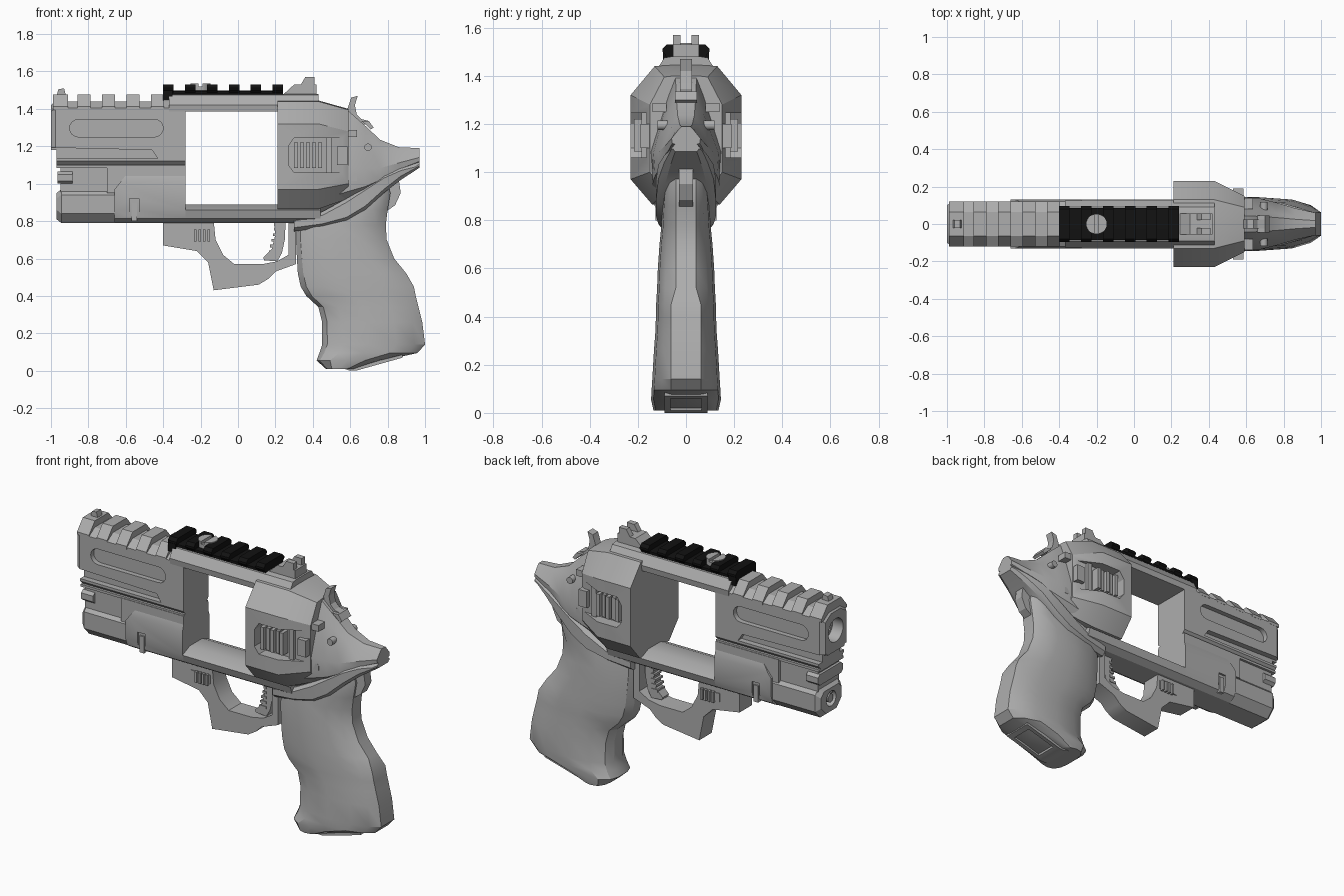
import bpy, bmesh, math
from math import sin, cos, pi

cube = bpy.data.objects.get("Cube")
if cube:
    bpy.data.objects.remove(cube, do_unlink=True)


def material(name, value):
    m = bpy.data.materials.new(name)
    m.use_nodes = True
    color = (value, value, value, 1)
    m.diffuse_color = color
    m.node_tree.nodes["Principled BSDF"].inputs["Base Color"].default_value = color
    return m


GREY = material("grey metal", 0.42)
BLACK = material("black rail", 0.006)
parts = []


def loft(name, rings, mat=GREY):
    """Skin a row of equal-length rings and cap both ends."""
    bm = bmesh.new()
    rows = [[bm.verts.new(p) for p in ring] for ring in rings]
    n = len(rows[0])
    for a, b in zip(rows, rows[1:]):
        for i in range(n):
            j = (i + 1) % n
            bm.faces.new((a[i], a[j], b[j], b[i]))
    bm.faces.new(rows[0][::-1])
    bm.faces.new(rows[-1])
    bmesh.ops.recalc_face_normals(bm, faces=bm.faces)
    me = bpy.data.meshes.new(name)
    bm.to_mesh(me)
    bm.free()
    me.materials.append(mat)
    ob = bpy.data.objects.new(name, me)
    bpy.context.collection.objects.link(ob)
    parts.append(ob)
    return ob


def side(name, profile, y0, y1, mat=GREY):
    """Extrude an x-z profile across y."""
    return loft(name, [[(x, y, z) for x, z in profile] for y in (y0, y1)], mat)


def ring_x(x, half):
    """Mirror a half section (y, z) into a full ring at x."""
    return [(x, y, z) for y, z in half] + [(x, -y, z) for y, z in reversed(half)]


def along_x(name, half, x0, x1, nose=0, mat=GREY):
    """Extrude a mirrored section along x, with an optional chamfered nose."""
    rings = [ring_x(x0 + nose, half), ring_x(x1, half)]
    if nose:
        zm = (half[0][1] + half[-1][1]) / 2
        tip = [(y - nose * .8, z + (nose if z < zm else -nose) * .8) for y, z in half]
        rings.insert(0, ring_x(x0, tip))
    return loft(name, rings, mat)


def box(name, x0, x1, y0, y1, z0, z1, mat=GREY):
    return side(name, [(x0, z0), (x1, z0), (x1, z1), (x0, z1)], y0, y1, mat)


def cylinder(name, axis, c, r, h0, h1, n=28):
    def point(h, t):
        u, v = c[0] + r * cos(t), c[1] + r * sin(t)
        return {"x": (h, u, v), "y": (u, h, v), "z": (u, v, h)}[axis]
    return loft(name, [[point(h, 2 * pi * i / n) for i in range(n)] for h in (h0, h1)])


def cut(ob, *cutters):
    for c in cutters:
        mod = ob.modifiers.new("cut", "BOOLEAN")
        mod.object, mod.solver = c, "EXACT"
    dg = bpy.context.evaluated_depsgraph_get()
    dg.update()
    me = bpy.data.meshes.new_from_object(ob.evaluated_get(dg))
    ob.modifiers.clear()
    ob.data = me
    for c in cutters:
        parts.remove(c)
        bpy.data.objects.remove(c, do_unlink=True)


# Barrel: faceted upper shroud with bore, side slots and side grooves
barrel = along_x("barrel_shroud", [(.09, 1.09), (.12, 1.12), (.12, 1.405), (.065, 1.44)],
                 -1, -.28, .025)
slot = [(-.853 - .047 * sin(pi * i / 8), 1.297 + .047 * cos(pi * i / 8)) for i in range(9)]
slot += [(-1.3 - x, 2.594 - z) for x, z in slot]
groove = [(-1.1, 1.195), (-.46, 1.18), (-.43, 1.135), (-1.1, 1.135)]
cutters = [cylinder("bore", "x", (0, 1.305), .07, -1.1, -.93),
           cylinder("inner_bore", "x", (0, 1.305), .055, -1.1, -.5),
           box("nose_step", -1.1, -.97, -.2, .2, 1, 1.18)]
for s in (-1, 1):
    cutters += [side("slot", slot, s * .09, s * .2), side("groove", groove, s * .085, s * .2)]
cut(barrel, *cutters)

# Cooling ridges and front sight
for i in range(5):
    x = -.99 + i * .131
    along_x(f"barrel_ridge_{i}", [(.121, 1.395), (.121, 1.412), (.065, 1.478), (.03, 1.478)],
            x, x + (.07 if i else .08))
side("front_sight", [(-.97, 1.47), (-.96, 1.505), (-.93, 1.51), (-.92, 1.47)], -.022, .022)

# Middle and lower barrel parts
box("barrel_core", -.95, -.28, -.1, .1, .9, 1.1)
box("barrel_rib", -.97, -.28, -.115, .115, 1.085, 1.1)
along_x("front_spacer", [(.1, 1.0), (.118, 1.015), (.118, 1.05), (.1, 1.065)], -.965, -.885)
along_x("core_side", [(.118, .95), (.118, 1.09)], -.7, -.28)
under = along_x("underlug", [(.07, .79), (.118, .84), (.118, .94), (.09, .97)], -.97, -.6, .025)
cut(under, cylinder("rod_hole", "x", (0, .885), .045, -1.1, -.85))
cylinder("guide_rod", "x", (0, .885), .025, -.965, -.8)
lug = along_x("lug", [(.075, .79), (.115, .815), (.13, .86), (.13, 1.0), (.118, 1.04)], -.66, -.28)
cut(lug, side("lug_slope", [(-.7, .97), (-.66, .97), (-.6, 1.045), (-.6, 1.1), (-.7, 1.1)], -.2, .2),
    *[box("latch_recess", -.58, -.53, s * .118, s * .2, .79, .92) for s in (-1, 1)])
for s in (-1, 1):
    box("latch", -.57, -.54, s * .1, s * .126, .80, .90)

# Frame around the open window
along_x("lower_bar", [(.075, .79), (.115, .815), (.13, .86), (.06, .89)], -.29, .44)
along_x("top_strap", [(.12, 1.385), (.125, 1.42), (.09, 1.475), (.06, 1.48)], -.37, .43)

# Wide rear shroud with a side port
full = [(.06, .865), (.14, .865), (.23, .97), (.23, 1.32), (.13, 1.44), (.05, 1.445)]
rear = [(.05, .92), (.09, .92), (.15, 1.0), (.15, 1.28), (.09, 1.395), (.05, 1.4)]
shroud = loft("rear_shroud", [ring_x(.21, full), ring_x(.43, full), ring_x(.59, rear)])
port = [(.27, 1.1), (.3, 1.06), (.62, 1.06), (.62, 1.245), (.3, 1.245), (.27, 1.2)]
cut(shroud, *[side("port", port, s * .165, s * .3) for s in (-1, 1)])
for s in (-1, 1):
    for i in range(5):
        x = .30 + i * .032
        side("port_rib", [(x, 1.085), (x + .022, 1.085), (x + .022, 1.22), (x, 1.22)],
             s * .13, s * (.205 if i % 2 else .215))
    box("port_stop", .47, .50, s * .14, s * .185, 1.06, 1.245)
    box("port_bracket", .53, .585, s * .13, s * .19, 1.10, 1.20)
    for z in (1.015, 1.25):
        box("rear_tab", .58, .635, s * .08, s * .14, z, z + .038)

# Tapered rear frame: x, bottom, top, half width
rows = [(.43, .84, 1.43, .15), (.59, .90, 1.39, .145), (.68, .94, 1.31, .135),
        (.76, .99, 1.235, .115), (.86, 1.06, 1.195, .085), (.97, 1.11, 1.19, .06)]
loft("rear_frame", [ring_x(x, [(w * .5, a), (w * .95, a + .12 * (b - a)), (w, a + .38 * (b - a)),
                               (w * .5, a + .85 * (b - a)), (w * .3, b)]) for x, a, b, w in rows])
cylinder("frame_pin", "y", (.695, 1.195), .02, -.118, .118, 14)

# Curved band between frame and grip
rows = [(.3, .745, .82, .1), (.45, .765, .85, .115), (.58, .80, .92, .125), (.68, .86, .985, .125),
        (.78, .95, 1.05, .115), (.87, 1.02, 1.09, .09), (.97, 1.085, 1.115, .06)]
loft("frame_band", [ring_x(x, [(w * .75, a), (w, a + .02), (w, b - .02), (w * .8, b)])
                    for x, a, b, w in rows])
side("back_tang", [(.76, 1.02), (.86, 1.02), (.87, .95), (.84, .885), (.79, .85), (.74, .9)],
     -.03, .03)

# Grip: height, front, back, half width
rows = [(.01, .47, .63, .135), (.055, .42, .78, .145), (.095, .435, .96, .143), (.14, .45, 1.0, .14),
        (.26, .45, .985, .133), (.34, .43, .965, .127), (.40, .365, .95, .125), (.45, .335, .94, .124),
        (.52, .32, .90, .12), (.60, .315, .835, .117), (.70, .31, .795, .11), (.78, .31, .79, .102),
        (.86, .52, .80, .098), (.95, .6, .815, .09), (1.0, .66, .8, .08)]


def grip_ring(z, a, b, w):
    d = b - a
    strip = .062 if z < .5 else .042
    half = [(a, .3 * w), (a + .05 * d, .65 * w), (a + .2 * d, .93 * w), (a + .45 * d, w),
            (a + .72 * d, .93 * w), (a + .9 * d, .72 * w), (b, strip)]
    return [(x, y, z) for x, y in half] + [(x, -y, z) for x, y in reversed(half)]


loft("grip", [grip_ring(*r) for r in rows])
base = side("grip_base", [(.5, .03), (.6, .0), (.63, .0), (.88, .07), (.88, .115), (.6, .12)], -.09, .09)
cut(base, side("base_recess", [(.65, -.05), (.67, .045), (.84, .09), (.86, 0)], -.065, .065))

# Trigger guard, trigger and ribbed button
side("trigger_guard", [(-.4, .8), (-.4, .67), (-.22, .64), (-.16, .58), (-.13, .43), (.11, .46),
                       (.16, .49), (.2, .53), (.31, .57), (.31, .8), (.27, .8), (.27, .62),
                       (.21, .585), (.13, .57), (-.02, .57), (-.08, .62), (-.12, .7), (-.13, .8)],
     -.06, .06)
side("trigger", [(.19, .8), (.2, .73), (.18, .65), (.135, .605), (.14, .59), (.21, .585),
                 (.235, .63), (.25, .7), (.255, .8)], -.03, .03)
for i in range(5):
    z = .63 + i * .03
    box("trigger_rib", .165 + i * .007, .21, -.034, .034, z, z + .014)
box("button", -.27, -.14, -.065, .065, .70, .75)
for i in range(4):
    box("button_rib", -.235 + i * .024, -.222 + i * .024, -.08, .08, .69, .755)

# Hammer with curved spur
side("hammer", [(.55, 1.34), (.585, 1.4), (.605, 1.46), (.64, 1.47), (.625, 1.42), (.635, 1.37),
                (.66, 1.345), (.7, 1.335), (.725, 1.3), (.71, 1.295), (.69, 1.315), (.64, 1.32),
                (.63, 1.28)], -.025, .025)
side("hammer_spur", [(.66, 1.335), (.70, 1.335), (.725, 1.3), (.71, 1.29), (.69, 1.31)], -.045, .045)

# Notched rear sight
side("rear_sight_base", [(.24, 1.475), (.3, 1.53), (.42, 1.53), (.42, 1.475)], -.055, .055)
for s in (-1, 1):
    side("rear_sight_post", [(.33, 1.52), (.36, 1.57), (.41, 1.57), (.41, 1.52)], s * .022, s * .055)

# Black accessory rail with a slotted screw
along_x("rail_base", [(.07, 1.47), (.085, 1.48), (.085, 1.495), (.07, 1.497)], -.4, .24, mat=BLACK)
for i in range(6):
    x = -.4 + i * .117
    along_x(f"rail_tooth_{i}", [(.075, 1.475), (.097, 1.5), (.097, 1.512), (.08, 1.53)],
            x, x + .056, mat=BLACK)
box("rail_stop", -.4, -.35, -.095, .095, 1.445, 1.5, BLACK)
screw = cylinder("rail_screw", "z", (-.2, 0), .054, 1.48, 1.536)
cut(screw, side("screw_slot", [(-.21, 1.52), (-.19, 1.52), (-.19, 1.6), (-.21, 1.6)], -.1, .1))

# Smooth shading with sharp edges kept
bpy.ops.object.select_all(action="DESELECT")
for ob in parts:
    ob.select_set(True)
bpy.context.view_layer.objects.active = parts[0]
bpy.ops.object.shade_smooth_by_angle(angle=math.radians(28))
